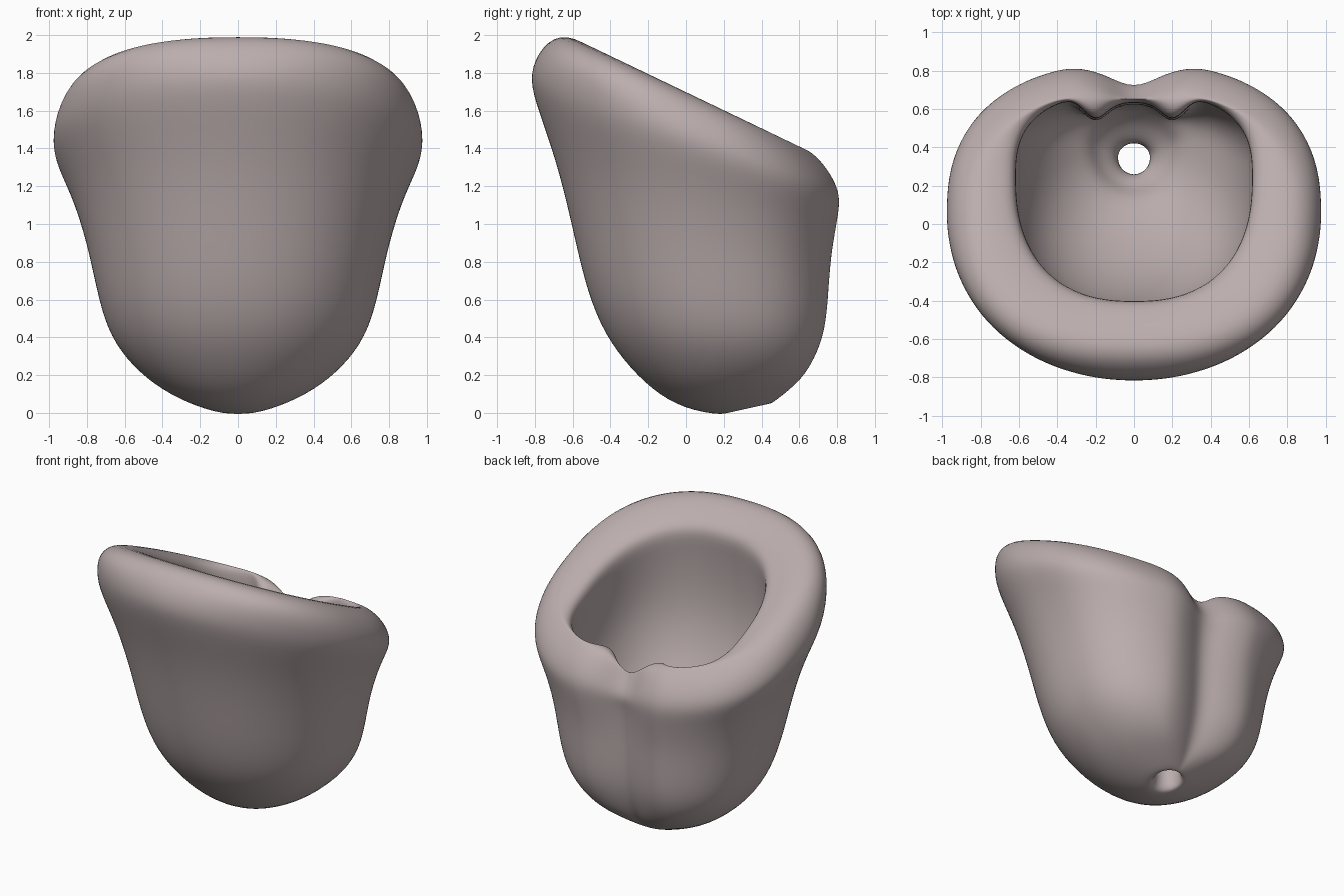
import bpy, bmesh
from math import sin, cos, pi, exp

SEG = 64
# Rings run from the drain hole up the outside, over the rim and down the inside:
# half width, front y, back y, front z, back z, groove depth, rim dip
OUTER = [
    (.08, .26, .42, .10, .13, 0, 0),
    (.09, .25, .43, .01, .05, 0, 0),
    (.12, .20, .45, -.015, .045, 0, 0),
    (.28, -.01, .54, .02, .10, .03, 0),
    (.45, -.18, .645, .12, .18, .08, 0),
    (.595, -.335, .725, .28, .29, .11, 0),
    (.695, -.455, .775, .46, .43, .125, 0),
    (.75, -.54, .79, .70, .62, .125, 0),
    (.80, -.605, .80, 1.0, .82, .125, 0),
    (.88, -.69, .83, 1.35, 1.0, .14, 0),
    (.97, -.805, .845, 1.66, 1.10, .14, .04),
    (.985, -.83, .835, 1.80, 1.18, .14, .08),
    (.945, -.765, .78, 1.945, 1.28, .12, .12),
    (.85, -.64, .70, 2.02, 1.365, .06, .15),
]
INNER = [
    (.69, -.46, .685, 1.91, 1.37, .08, .16),
    (.61, -.39, .68, 1.84, 1.33, .13, .15),
    (.62, -.415, .68, 1.70, 1.20, .14, .08),
    (.635, -.44, .68, 1.35, 1.0, .14, 0),
    (.60, -.40, .67, 1.08, .82, .14, 0),
    (.53, -.28, .66, .80, .64, .12, 0),
    (.43, -.10, .64, .57, .50, .08, 0),
    (.32, .06, .62, .42, .40, .03, 0),
    (.235, .15, .58, .34, .34, 0, 0),
    (.19, .19, .52, .25, .26, 0, 0),
    (.09, .26, .42, .18, .20, 0, 0),
]


def spow(v, p):
    return (abs(v) ** p) * (1 if v >= 0 else -1)


def ring(bm, a, yf, yb, zf, zb, groove, dip, inner):
    yc = yf + (.60 if inner else .53) * (yb - yf)
    verts = []
    for i in range(SEG):
        t = 2 * pi * i / SEG
        s, c = sin(t), cos(t)
        n = (2.4 if c < 0 else 2.7) if inner else (2.05 if c < 0 else 2.4)
        if a < .3:
            n = 2
        elif dip > .1 and c < 0:
            n = 2.4          # squarer front of the rim
        x = a * spow(s, 2 / n)
        y = yc + spow(c, 2 / n) * ((yb - yc) if c > 0 else (yc - yf))
        z = zf + (zb - zf) * (y - yf) / (yb - yf)
        if c > 0:
            # back groove outside, twin ridges inside, V dip in the rim
            if inner:
                y -= groove * exp(-((abs(x) - .2) / .075) ** 2)
                y -= .3 * groove * exp(-(x / .15) ** 2)
            else:
                y -= groove * max(0, 1 - abs(x) / (.33 * min(1, a / .6))) ** 1.4
            z -= dip * exp(-(x / .11) ** 2)
        verts.append(bm.verts.new((x, y, z)))
    return verts


# Hollow cup, a closed loft through the hole
bm = bmesh.new()
loops = [ring(bm, *r, False) for r in OUTER] + [ring(bm, *r, True) for r in INNER]
for k, lo in enumerate(loops):
    hi = loops[(k + 1) % len(loops)]
    for i in range(SEG):
        j = (i + 1) % SEG
        bm.faces.new((lo[i], lo[j], hi[j], hi[i]))
bmesh.ops.recalc_face_normals(bm, faces=bm.faces)
for f in bm.faces:
    f.smooth = True
mesh = bpy.data.meshes.new("hollow_cup")
bm.to_mesh(mesh)
bm.free()
cup = bpy.data.objects.new("hollow_cup", mesh)
bpy.context.collection.objects.link(cup)
sub = cup.modifiers.new("smooth", 'SUBSURF')
sub.levels = sub.render_levels = 2

# Dusty pink-grey colour
mat = bpy.data.materials.new("dusty_clay")
mat.diffuse_color = (.50, .42, .42, 1)
mesh.materials.append(mat)
